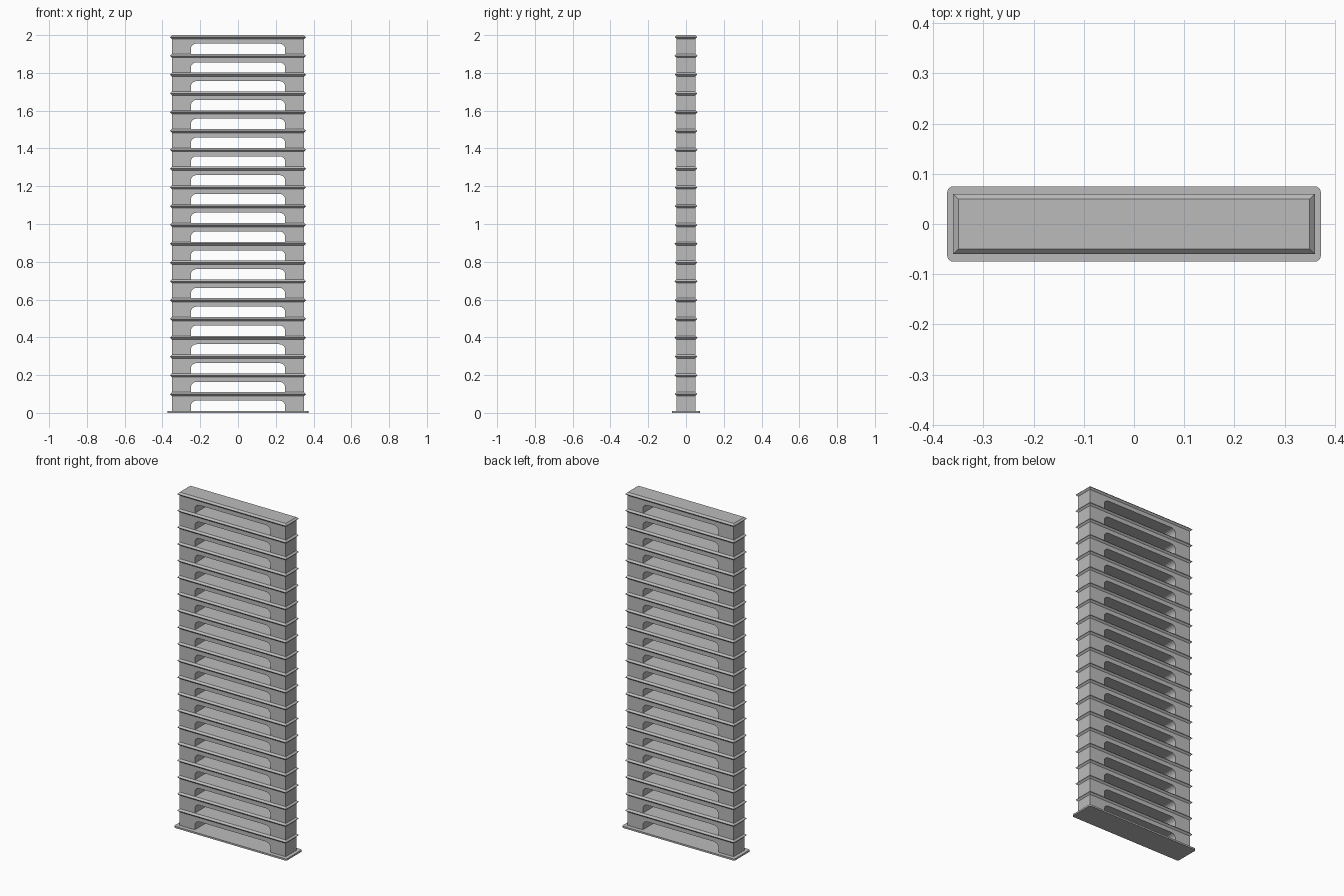
import bpy, bmesh, math

STOREYS = 20
BASE_H = 0.01
STOREY_H = (2.0 - BASE_H) / STOREYS
LEDGE_H = 0.02
HALF_W, HALF_D = 0.35, 0.05

cube = bpy.data.objects.get("Cube")
if cube:
    bpy.data.objects.remove(cube, do_unlink=True)

# Single concrete colour
concrete = bpy.data.materials.new("concrete_grey")
concrete.use_nodes = True
grey = (0.5, 0.5, 0.5, 1.0)
concrete.diffuse_color = grey
concrete.node_tree.nodes["Principled BSDF"].inputs["Base Color"].default_value = grey


def make_object(name, bm):
    bmesh.ops.recalc_face_normals(bm, faces=bm.faces)
    mesh = bpy.data.meshes.new(name)
    bm.to_mesh(mesh)
    bm.free()
    mesh.materials.append(concrete)
    obj = bpy.data.objects.new(name, mesh)
    bpy.context.collection.objects.link(obj)
    return obj


def stack(obj):
    """Repeat a part once per storey."""
    mod = obj.modifiers.new("storeys", 'ARRAY')
    mod.count = STOREYS
    mod.use_relative_offset = False
    mod.use_constant_offset = True
    mod.constant_offset_displace = (0, 0, STOREY_H)


# Base plate with rounded corners
bm = bmesh.new()
bmesh.ops.create_cube(bm, size=1)
bmesh.ops.scale(bm, vec=(0.744, 0.15, BASE_H), verts=bm.verts)
bmesh.ops.translate(bm, vec=(0, 0, BASE_H / 2), verts=bm.verts)
corners = [e for e in bm.edges if abs(e.verts[0].co.z - e.verts[1].co.z) > BASE_H / 2]
bmesh.ops.bevel(bm, geom=corners, offset=0.012, segments=4, profile=0.5, affect='EDGES')
make_object("base_plate", bm)

# Portal frame: two piers and a lintel, with rounded upper corners in the opening
open_w, open_h, radius, steps = 0.25, 0.055, 0.03, 4
arc = [(open_w - radius + radius * math.cos(a), open_h - radius + radius * math.sin(a))
       for a in (math.pi / 2 * i / steps for i in range(steps + 1))]
right_side = [(open_w, 0)] + arc
wall_top = STOREY_H - LEDGE_H
outline = [(-HALF_W, wall_top), (-HALF_W, 0)]
outline += [(-x, z) for x, z in right_side]
outline += right_side[::-1]
outline += [(HALF_W, 0), (HALF_W, wall_top)]
bm = bmesh.new()
face = bm.faces.new([bm.verts.new((x, -HALF_D, z + BASE_H)) for x, z in outline])
extruded = bmesh.ops.extrude_face_region(bm, geom=[face])["geom"]
bmesh.ops.translate(bm, vec=(0, 2 * HALF_D, 0),
                    verts=[v for v in extruded if isinstance(v, bmesh.types.BMVert)])
stack(make_object("portal_frames", bm))

# Floor ledge: a slab whose edge comes to a point all round
bm = bmesh.new()
rings = []
for level, out in ((0, 0), (0.5, 0.01), (1, 0)):
    z = BASE_H + wall_top + level * LEDGE_H
    rings.append([bm.verts.new((sx * (HALF_W + out), sy * (HALF_D + out), z))
                  for sx, sy in ((-1, -1), (1, -1), (1, 1), (-1, 1))])
for low, high in zip(rings, rings[1:]):
    for i in range(4):
        j = (i + 1) % 4
        bm.faces.new((low[i], low[j], high[j], high[i]))
bm.faces.new(rings[0][::-1])
bm.faces.new(rings[-1])
stack(make_object("floor_ledges", bm))
